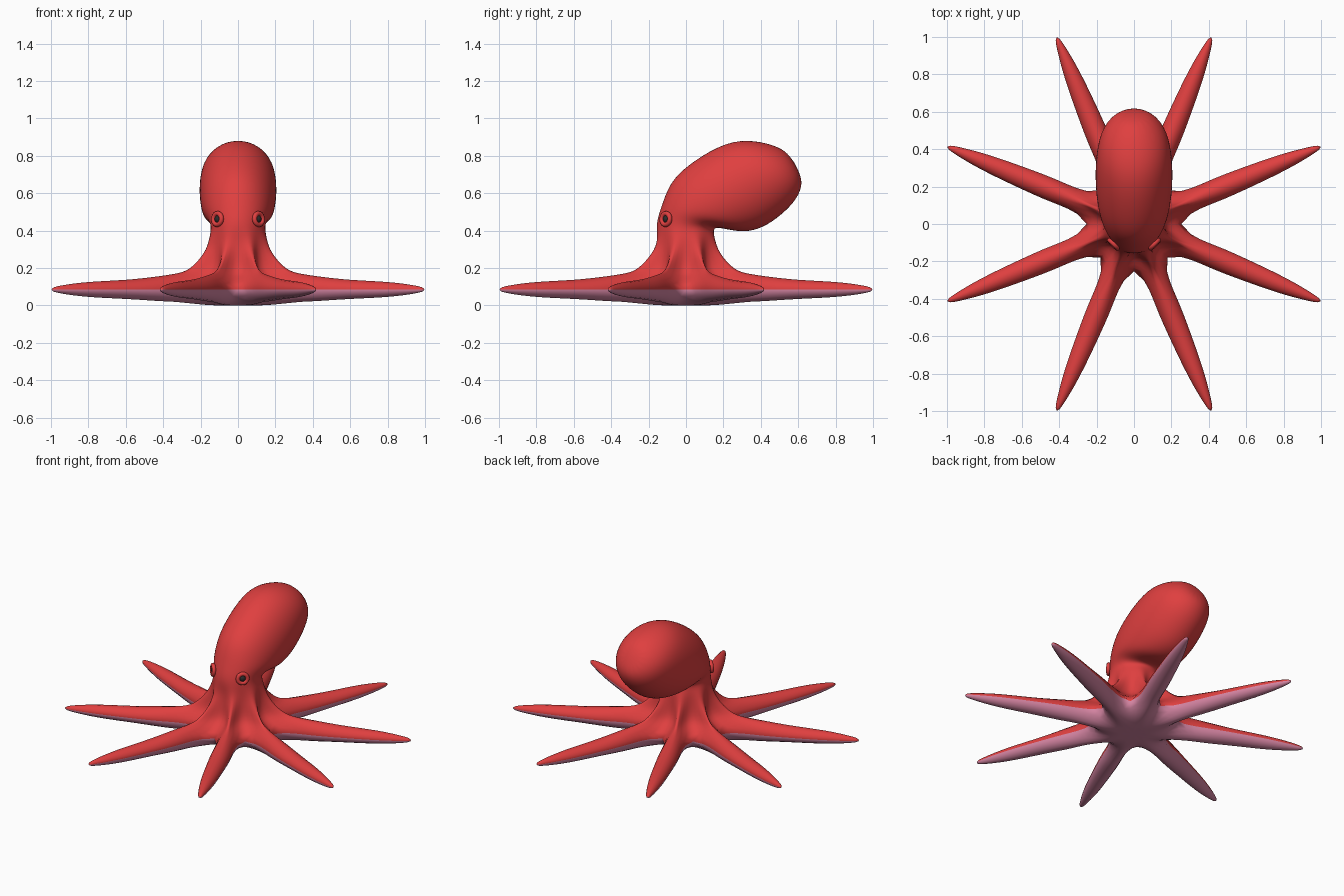
import bpy, bmesh, math
from mathutils import Vector

if "Cube" in bpy.data.objects:
    bpy.data.objects.remove(bpy.data.objects["Cube"])


def material(name, rgb):
    m = bpy.data.materials.new(name)
    m.diffuse_color = (*rgb, 1)
    m.use_nodes = True
    m.node_tree.nodes["Principled BSDF"].inputs["Base Color"].default_value = m.diffuse_color
    return m


red = material("red skin", (0.74, 0.05, 0.05))
pink = material("pink underside", (0.66, 0.23, 0.36))
dark = material("dark eye", (0.025, 0.025, 0.025))

N = 16                      # columns: odd = arm directions, even = webs between
bm = bmesh.new()


def polar(k, r, z):
    a = 2 * math.pi * k / N
    return bm.verts.new((r * math.cos(a), r * math.sin(a), z))


def quad(mat, *vs):
    bm.faces.new(vs).material_index = mat


def bridge(mat, a, b):
    n = len(a)
    for k in range(n):
        j = (k + 1) % n
        quad(mat, a[k], a[j], b[j], b[k])


def cap(mat, ring, tip):
    for k in range(len(ring)):
        quad(mat, ring[k], ring[(k + 1) % len(ring)], tip)


def star_ring(arm, web):
    return [polar(k, *(arm if k % 2 else web)) for k in range(N)]


def tilted_ring(fy, fz, by, bz, w):
    ring = []
    for k in range(N):
        a = 2 * math.pi * k / N
        s = math.sin(a)
        ring.append(bm.verts.new((w * math.cos(a), (fy + by) / 2 + (by - fy) / 2 * s,
                                  (fz + bz) / 2 + (bz - fz) / 2 * s)))
    return ring


# Skirt, head and backward-leaning mantle
rings = [star_ring((0.285, 0.203), (0.168, 0.17)),
         star_ring((0.20, 0.28), (0.157, 0.265)),
         star_ring((0.163, 0.355), (0.153, 0.355))]
for front_back_width in [(-.155, .44, .15, .405, .146), (-.13, .53, .19, .413, .166),
                         (-.10, .61, .29, .397, .187), (-.04, .70, .38, .41, .20),
                         (.09, .80, .46, .45, .205), (.25, .872, .55, .525, .193),
                         (.40, .872, .603, .60, .155), (.51, .835, .616, .67, .09)]:
    rings.append(tilted_ring(*front_back_width))
for a, b in zip(rings, rings[1:]):
    bridge(0, a, b)
cap(0, rings[-1], bm.verts.new((0, 0.578, 0.765)))

# Arm roots (top and bottom) joined by the web edge
web = {k: polar(k, 0.25, 0.085) for k in range(0, N, 2)}
top = {k: polar(k, 0.36, 0.173) for k in range(1, N, 2)}
low = {k: polar(k, 0.35, 0.017) for k in range(1, N, 2)}
inner = star_ring((0.18, 0.004), (0.15, 0.006))
edge_top = [top[k] if k % 2 else web[k] for k in range(N)]
edge_low = [low[k] if k % 2 else web[k] for k in range(N)]
bridge(0, edge_top, rings[0])
bridge(1, inner, edge_low)
cap(1, inner[::-1], bm.verts.new((0, 0, 0)))

# Eight arms, red above and pink below
for k in range(1, N, 2):
    a = 2 * math.pi * k / N
    d, side = Vector((math.cos(a), math.sin(a), 0)), Vector((-math.sin(a), math.cos(a), 0))
    prev = [top[k], web[k - 1], low[k], web[(k + 1) % N]]
    for s, w, zt, zb in [(.46, .062, .156, .024), (.65, .056, .137, .035),
                         (.86, .044, .126, .045), (1.02, .022, .107, .064)]:
        pts = [d * s + Vector((0, 0, zt)), d * s - side * w + Vector((0, 0, .085)),
               d * s + Vector((0, 0, zb)), d * s + side * w + Vector((0, 0, .085))]
        cur = [bm.verts.new(p) for p in pts]
        for i in range(4):
            j = (i + 1) % 4
            quad(0 if i in (0, 3) else 1, prev[i], prev[j], cur[j], cur[i])
        prev = cur
    tip = bm.verts.new(d * 1.08 + Vector((0, 0, .085)))
    for i in range(4):
        quad(0 if i in (0, 3) else 1, prev[i], prev[(i + 1) % 4], tip)
bmesh.ops.recalc_face_normals(bm, faces=bm.faces)

# Offset the cage so that the subdivided skin passes through the given points
goal = {v: v.co.copy() for v in bm.verts}
for _ in range(4):
    move = {}
    for v in bm.verts:
        n = len(v.link_edges)
        total = Vector()
        for e in v.link_edges:
            total += (e.verts[0].co + e.verts[1].co) / 2
        for f in v.link_faces:
            total += f.calc_center_median()
        limit = v.co * (n - 3) / (n + 5) + total * 4 / (n * (n + 5))
        move[v] = goal[v] - limit
    for v, m in move.items():
        v.co += m

for f in bm.faces:
    f.smooth = True
mesh = bpy.data.meshes.new("octopus_body")
bm.to_mesh(mesh)
bm.free()
mesh.materials.append(red)
mesh.materials.append(pink)
body = bpy.data.objects.new("octopus_body", mesh)
bpy.context.collection.objects.link(body)
sub = body.modifiers.new("smooth skin", 'SUBSURF')
sub.levels = sub.render_levels = 2

# Eyes with raised lids
for name, sx in (("left", -1), ("right", 1)):
    out = Vector((sx, -1, 0.1)).normalized()
    at = Vector((sx * 0.11, -0.108, 0.462))
    rot = out.to_track_quat('Z', 'Y').to_euler()
    bpy.ops.mesh.primitive_torus_add(location=at, rotation=rot, major_radius=0.03,
                                     minor_radius=0.013, major_segments=20, minor_segments=10)
    lid = bpy.context.object
    lid.name = name + "_eyelid"
    lid.data.materials.append(red)
    bpy.ops.object.shade_smooth()
    bpy.ops.mesh.primitive_uv_sphere_add(location=at - out * 0.012, rotation=rot, radius=0.024,
                                         segments=16, ring_count=10)
    eye = bpy.context.object
    eye.name = name + "_eye"
    eye.data.materials.append(dark)
    bpy.ops.object.shade_smooth()
